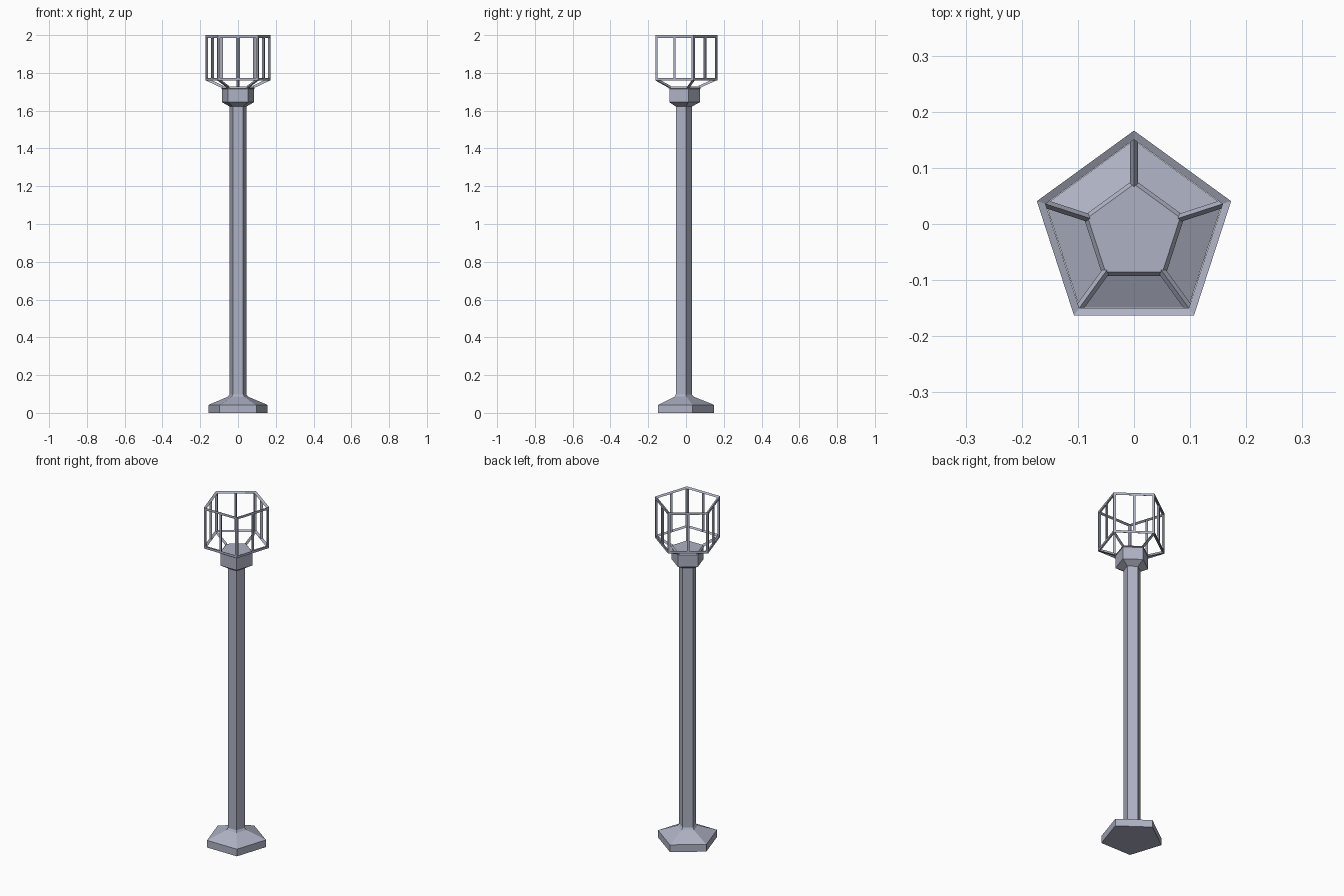
import bpy, bmesh, math
from mathutils import Vector

if "Cube" in bpy.data.objects:
    bpy.data.objects.remove(bpy.data.objects["Cube"])

CY = -0.0155          # pentagon centre, so the outline is centred on y = 0
T = 0.013             # frame bar thickness
R = 0.182             # cage corner radius

metal = bpy.data.materials.new("blue_grey_metal")
metal.diffuse_color = (0.42, 0.44, 0.54, 1)
metal.use_nodes = True
metal.node_tree.nodes["Principled BSDF"].inputs["Base Color"].default_value = metal.diffuse_color


def pt(r, k, z):
    a = math.pi / 2 + k * math.tau / 5
    return Vector((r * math.cos(a), CY + r * math.sin(a), z))


def make(name, verts, faces):
    me = bpy.data.meshes.new(name)
    me.from_pydata([tuple(v) for v in verts], [], faces)
    bm = bmesh.new()
    bm.from_mesh(me)
    bmesh.ops.recalc_face_normals(bm, faces=bm.faces)
    bm.to_mesh(me)
    bm.free()
    me.materials.append(metal)
    ob = bpy.data.objects.new(name, me)
    bpy.context.collection.objects.link(ob)
    return ob


def loft(name, profile, closed=False):
    """Five-sided solid from (radius, z) pairs; closed makes a ring."""
    n = len(profile)
    verts = [pt(r, k, z) for r, z in profile for k in range(5)]
    faces = []
    for i in range(n if closed else n - 1):
        a, b = i * 5, (i + 1) % n * 5
        for k in range(5):
            m = (k + 1) % 5
            faces.append((a + k, a + m, b + m, b + k))
    if not closed:
        faces += [(4, 3, 2, 1, 0), tuple(range(n * 5 - 5, n * 5))]
    return make(name, verts, faces)


def prism(name, bottom, top):
    """Bar between two matching outlines."""
    n = len(bottom)
    faces = [tuple(reversed(range(n))), tuple(range(n, 2 * n))]
    faces += [(i, (i + 1) % n, (i + 1) % n + n, i + n) for i in range(n)]
    return make(name, bottom + top, faces)


def ring(name, z0, z1):
    """Triangular bar ring with its ridge facing inward."""
    q = R - T / math.cos(math.pi / 5)
    return loft(name, [(R, z0), (R, z1), (q, (z0 + z1) / 2)], True)


# base, post and collar with bevelled rim
loft("base", [(0.165, 0), (0.165, 0.042), (0.056, 0.086), (0.047, 0.098)])
loft("post", [(0.047, 0.09), (0.047, 1.63)])
loft("collar", [(0.047, 1.622), (0.09, 1.645), (0.09, 1.716),
                (0.095, 1.718), (0.0865, 1.727)])

# cage rings
ring("lower_ring", 1.759, 1.773)
ring("top_ring", 1.986, 2.0)

up = Vector((0, 0, 1.994 - 1.766))
for k in range(5):
    p = pt(R, k, 1.766)
    e1 = (pt(R, k + 1, 1.766) - p).normalized()
    e2 = (pt(R, k - 1, 1.766) - p).normalized()

    # corner upright, mitred to the pentagon
    a = T * 0.9
    sec = [p, p + e1 * a, p + (e1 + e2) * a, p + e2 * a]
    prism(f"corner_upright_{k}", sec, [v + up for v in sec])

    # triangular upright in the middle of each side
    m = (p + pt(R, k + 1, 1.766)) / 2
    inward = (Vector((0, CY, 1.766)) - m).normalized()
    h = e1 * T / 2
    sec = [m - h, m + h, m + inward * T]
    prism(f"side_upright_{k}", sec, [v + up for v in sec])

    # sloping ridged strut from collar to lower ring
    s = pt(1, k, 0) - Vector((0, CY, 0))
    side = Vector((-s.y, s.x, 0)) * 0.0072
    lo, hi = pt(0.085, k, 1.726), pt(0.174, k, 1.766)
    n = (hi - lo).normalized().cross(side).normalized() * 0.0065
    if n.z < 0:
        n = -n
    outline = [-side - n, side - n, n]
    prism(f"strut_{k}", [lo + o for o in outline], [hi + o for o in outline])
